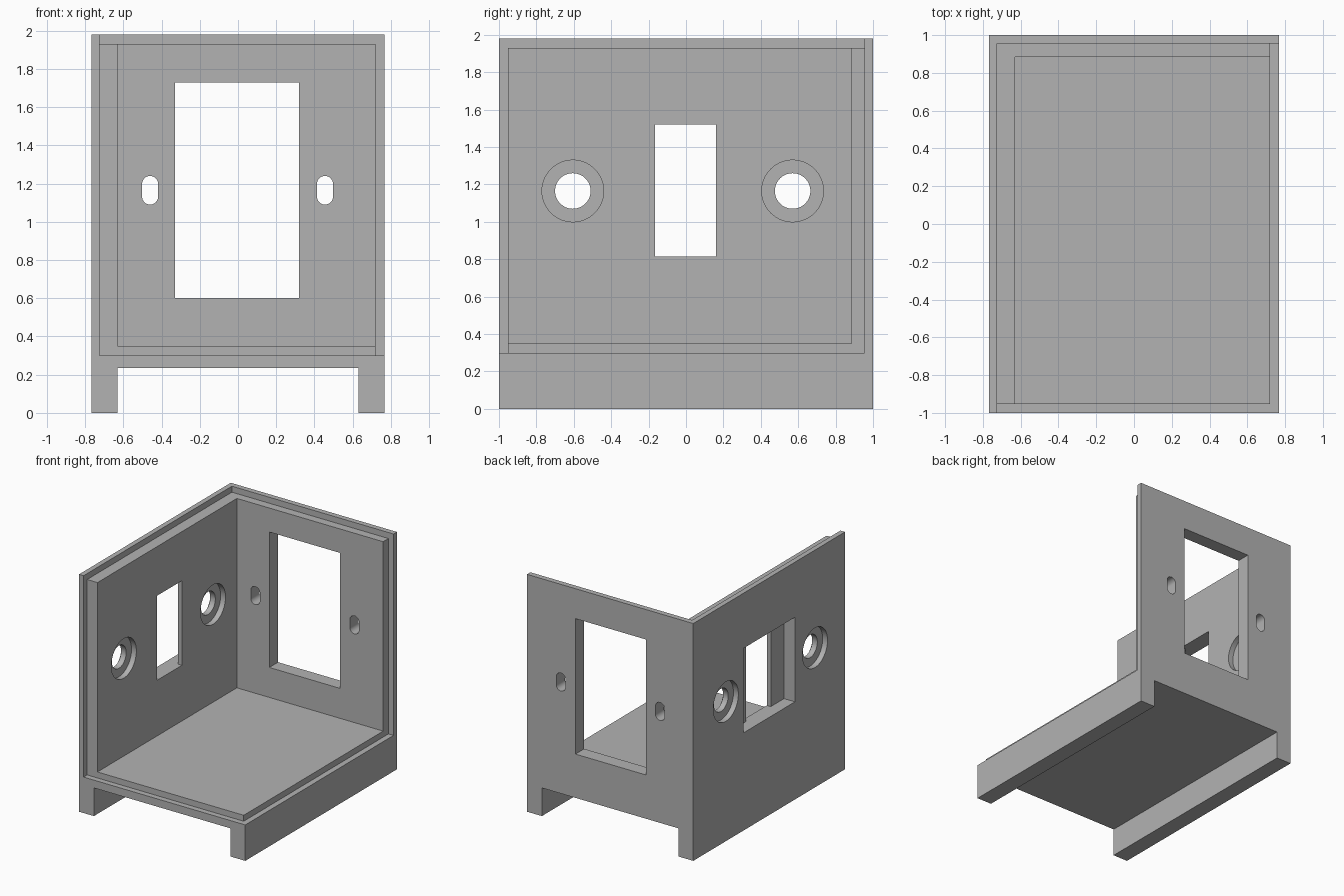
import bpy
import bmesh
import math
from mathutils import Vector

cube = bpy.data.objects.get("Cube")
if cube:
    bpy.data.objects.remove(cube, do_unlink=True)

grey = bpy.data.materials.new("plain grey")
grey.use_nodes = True
colour = (0.45, 0.45, 0.45, 1)
grey.diffuse_color = colour
grey.node_tree.nodes["Principled BSDF"].inputs["Base Color"].default_value = colour

W, D, H = 0.767, 1.0, 1.98     # half width, half depth, height
FAR = 3.0                      # cutters reach past the block


def prism(name, outline, direction):
    """Solid made by extruding a flat outline along a direction."""
    bm = bmesh.new()
    face = bm.faces.new([bm.verts.new(p) for p in outline])
    new = bmesh.ops.extrude_face_region(bm, geom=[face])["geom"]
    moved = [v for v in new if isinstance(v, bmesh.types.BMVert)]
    bmesh.ops.translate(bm, verts=moved, vec=Vector(direction))
    bmesh.ops.recalc_face_normals(bm, faces=bm.faces)
    mesh = bpy.data.meshes.new(name)
    bm.to_mesh(mesh)
    bm.free()
    obj = bpy.data.objects.new(name, mesh)
    bpy.context.collection.objects.link(obj)
    mesh.materials.append(grey)
    return obj


def box(name, x, y, z):
    outline = [(x[0], y[0], z[0]), (x[1], y[0], z[0]),
               (x[1], y[1], z[0]), (x[0], y[1], z[0])]
    return prism(name, outline, (0, 0, z[1] - z[0]))


def stadium(radius, stretch, steps):
    """Round outline whose two halves are pulled apart vertically."""
    points = []
    for half in (0, 1):
        for i in range(steps + (1 if stretch else 0)):
            a = math.pi * (half + i / steps)
            shift = stretch if half == 0 else -stretch
            points.append((radius * math.cos(a), radius * math.sin(a) + shift))
    return points


body = box("corner_housing", (-W, W), (-D, D), (0, H))


def cut(cutter):
    cutter.hide_render = True
    mod = body.modifiers.new("cut", 'BOOLEAN')
    mod.operation = 'DIFFERENCE'
    mod.solver = 'EXACT'
    mod.object = cutter
    bpy.context.view_layer.objects.active = body
    bpy.ops.object.modifier_apply(modifier=mod.name)
    bpy.data.objects.remove(cutter, do_unlink=True)


# Channel between the two runners, and the open interior
cut(box("channel_cutter", (-0.63, 0.63), (-FAR, FAR), (-1, 0.235)))
cut(box("interior_cutter", (-0.63, FAR), (-FAR, 0.885), (0.35, FAR)))

# Stepped rim along the top, front and open side
cut(box("top_rim_cutter", (-0.725, FAR), (-FAR, 0.955), (1.93, FAR)))
cut(box("front_rim_cutter", (-0.725, FAR), (-FAR, -0.953), (0.30, FAR)))
cut(box("side_rim_cutter", (0.72, FAR), (-FAR, 0.955), (0.30, FAR)))

# Window and screw slots in the back wall
cut(box("window_cutter", (-0.33, 0.32), (0.5, FAR), (0.60, 1.73)))
for x in (-0.46, 0.455):
    outline = [(x + u, 0.5, 1.165 + v) for u, v in stadium(0.042, 0.033, 16)]
    cut(prism("slot_cutter", outline, (0, 1, 0)))

# Side wall opening, with a wider recess outside
cut(box("opening_cutter", (-1, -0.5), (-0.165, 0.16), (0.815, 1.52)))
cut(box("recess_cutter", (-1, -0.667), (-0.34, 0.34), (0.815, 1.52)))

# Round holes, counterbored from both faces
for y in (-0.605, 0.57):
    for radius, start, length in ((0.095, -1, 0.6), (0.165, -1, 0.278),
                                  (0.165, -0.675, 0.2)):
        outline = [(start, y + u, 1.165 + v) for u, v in stadium(radius, 0, 32)]
        cut(prism("hole_cutter", outline, (length, 0, 0)))

bpy.ops.object.select_all(action='DESELECT')
body.select_set(True)
bpy.context.view_layer.objects.active = body
bpy.ops.object.shade_smooth_by_angle(angle=math.radians(30))
